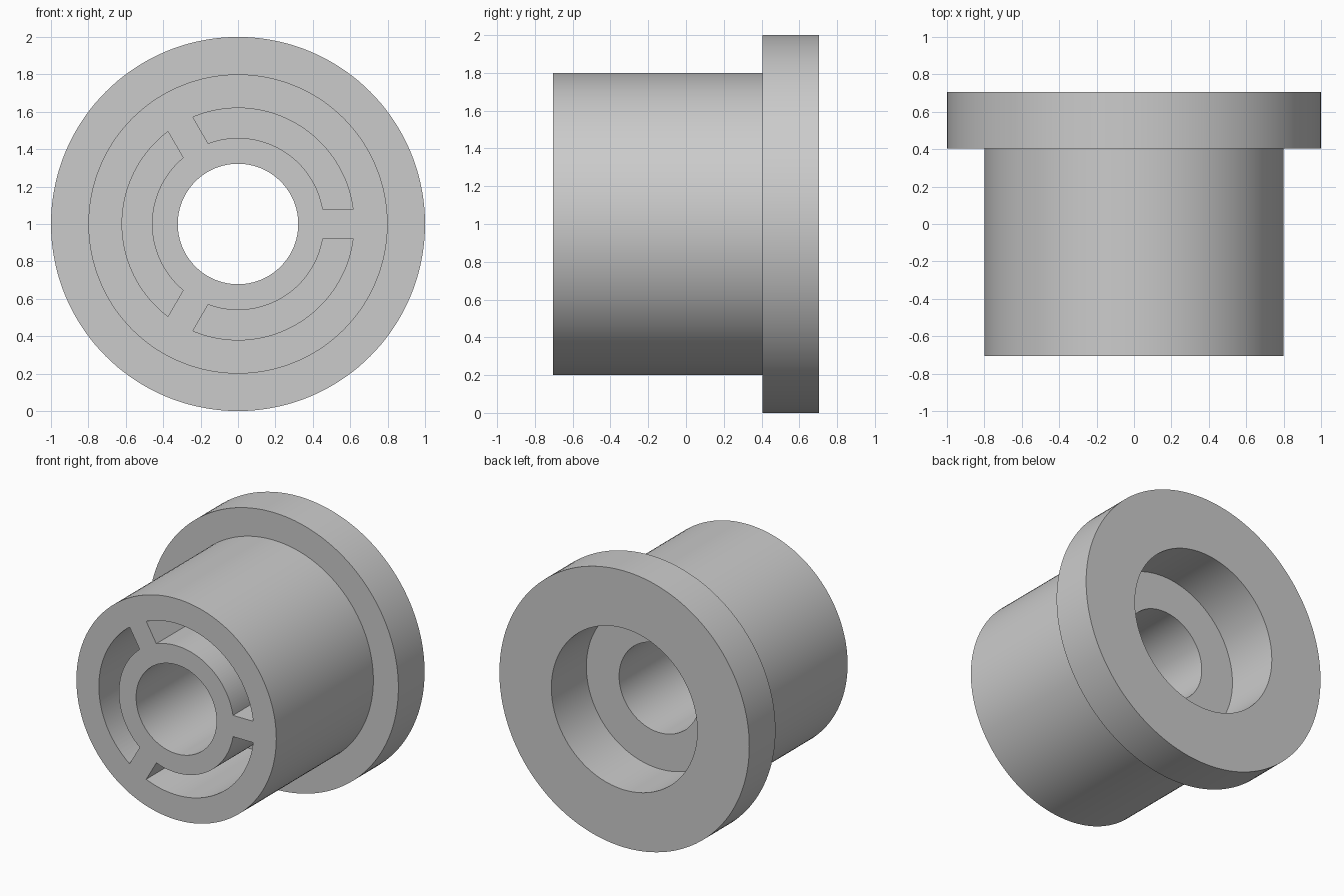
import bpy, bmesh, math
from mathutils import Matrix, Vector

cube = bpy.data.objects.get("Cube")
if cube:
    bpy.data.objects.remove(cube, do_unlink=True)

SEGMENTS = 144
AXIS_HEIGHT = 1.0
FRONT, BACK = -0.705, 0.705
FLANGE_FRONT = 0.405
COUNTERBORE_FLOOR = 0.305
HUB_BORE, BARREL, FLANGE, COUNTERBORE = 0.322, 0.8, 1.0, 0.584
POCKET_INNER, POCKET_OUTER, POCKET_FLOOR = 0.46, 0.62, 0.16
RIB_HALF = 0.077

grey = bpy.data.materials.new("light grey")
grey.use_nodes = True
colour = (0.6, 0.6, 0.6, 1)
grey.diffuse_color = colour
grey.node_tree.nodes["Principled BSDF"].inputs["Base Color"].default_value = colour


def make_object(name, bm):
    bmesh.ops.recalc_face_normals(bm, faces=bm.faces)
    mesh = bpy.data.meshes.new(name)
    bm.to_mesh(mesh)
    bm.free()
    mesh.materials.append(grey)
    obj = bpy.data.objects.new(name, mesh)
    bpy.context.collection.objects.link(obj)
    obj.location.z = AXIS_HEIGHT
    return obj


# Flanged sleeve: closed radius/depth profile turned about the y axis
profile = [(HUB_BORE, FRONT), (BARREL, FRONT), (BARREL, FLANGE_FRONT),
           (FLANGE, FLANGE_FRONT), (FLANGE, BACK), (COUNTERBORE, BACK),
           (COUNTERBORE, COUNTERBORE_FLOOR), (HUB_BORE, COUNTERBORE_FLOOR)]
bm = bmesh.new()
ring = [bm.verts.new((r, y, 0)) for r, y in profile]
edges = [bm.edges.new((ring[i - 1], ring[i])) for i in range(len(ring))]
bmesh.ops.spin(bm, geom=ring + edges, cent=(0, 0, 0), axis=(0, 1, 0),
               angle=math.tau, steps=SEGMENTS, use_duplicate=False)
bmesh.ops.remove_doubles(bm, verts=bm.verts, dist=0.0001)
sleeve = make_object("flanged_sleeve", bm)


# Three curved pockets, separated by parallel-sided ribs
def arc(radius, steps=40):
    start = math.asin(RIB_HALF / radius)
    # the far rib has the same half width, so the gap is symmetric
    end = math.tau / 3 - start
    return [(radius * math.cos(a), radius * math.sin(a))
            for a in (start + (end - start) * i / steps for i in range(steps + 1))]


bm = bmesh.new()
outline = arc(POCKET_OUTER) + arc(POCKET_INNER)[::-1]
for k in range(3):
    turn = Matrix.Rotation(k * math.tau / 3, 3, 'Y')
    face = bm.faces.new([bm.verts.new(turn @ Vector((x, FRONT - 0.1, z)))
                         for x, z in outline])
    extruded = bmesh.ops.extrude_face_region(bm, geom=[face], use_keep_orig=True)
    moved = [v for v in extruded["geom"] if isinstance(v, bmesh.types.BMVert)]
    bmesh.ops.translate(bm, verts=moved, vec=(0, POCKET_FLOOR - FRONT + 0.1, 0))
cutter = make_object("pocket_cutter", bm)
cutter.hide_render = True

cut = sleeve.modifiers.new("pockets", 'BOOLEAN')
cut.operation = 'DIFFERENCE'
cut.solver = 'EXACT'
cut.object = cutter
bpy.ops.object.select_all(action='DESELECT')
bpy.context.view_layer.objects.active = sleeve
sleeve.select_set(True)
bpy.ops.object.modifier_apply(modifier=cut.name)
bpy.data.objects.remove(cutter, do_unlink=True)

bpy.ops.object.shade_smooth_by_angle(angle=math.radians(30))
